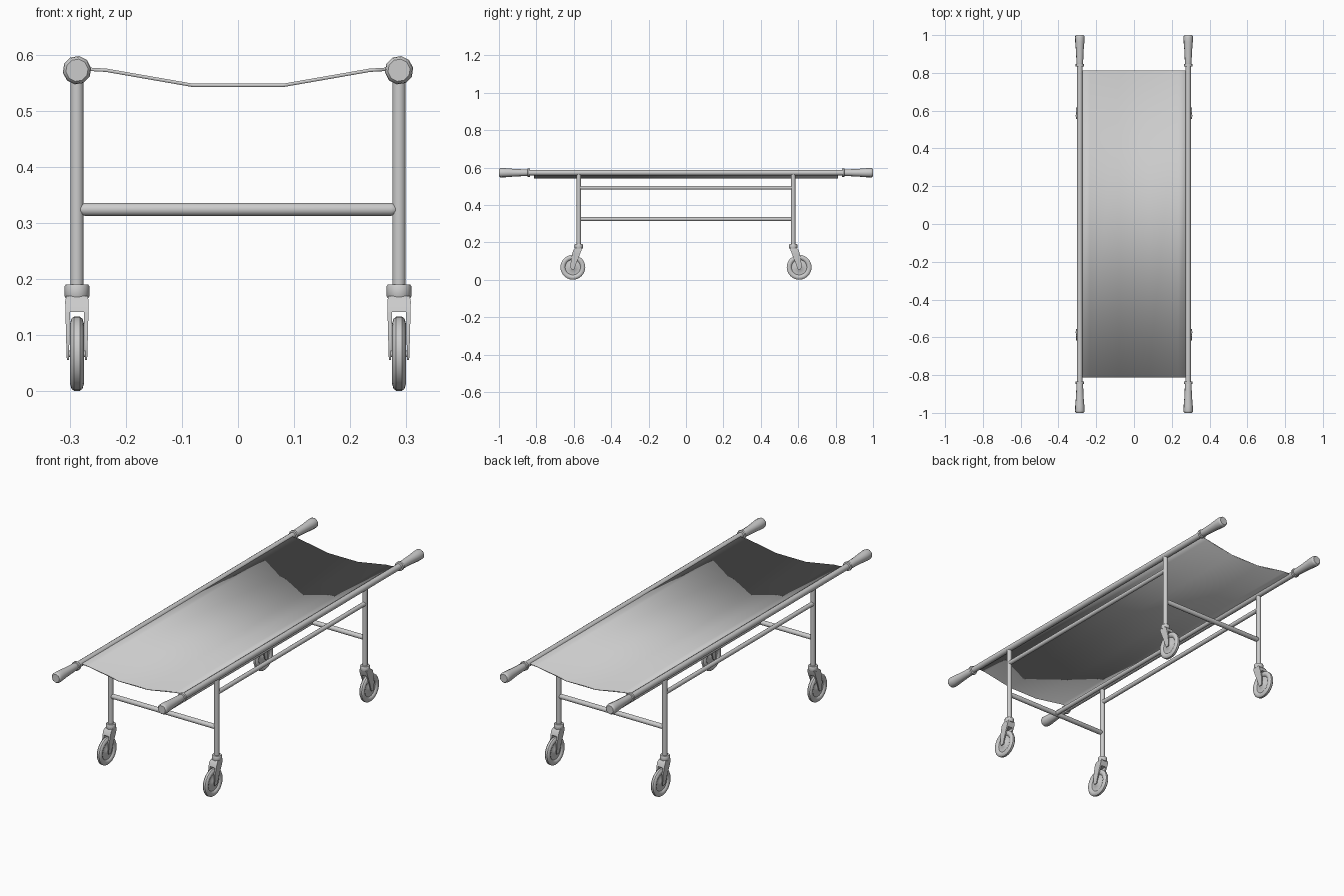
import bpy, bmesh, math
from mathutils import Vector

if "Cube" in bpy.data.objects:
    bpy.data.objects.remove(bpy.data.objects["Cube"])

PX, PZ = 0.287, 0.572      # pole offset and height
LY, WY = 0.573, 0.605      # leg and wheel positions along y


def finish(name, bm, angle=40):
    bmesh.ops.recalc_face_normals(bm, faces=bm.faces)
    me = bpy.data.meshes.new(name)
    bm.to_mesh(me)
    bm.free()
    me.shade_smooth()
    me.set_sharp_from_angle(angle=math.radians(angle))
    ob = bpy.data.objects.new(name, me)
    bpy.context.collection.objects.link(ob)
    return ob


def turned(name, origin, axis, profile, sides=12):
    """Revolve (distance along axis, radius) pairs and cap both ends."""
    bm = bmesh.new()
    o, d = Vector(origin), Vector(axis).normalized()
    u = d.orthogonal().normalized()
    v = d.cross(u)
    rings = []
    for t, r in profile:
        ring = []
        for i in range(sides):
            a = 2 * math.pi * i / sides
            ring.append(bm.verts.new(o + d * t + (u * math.cos(a) + v * math.sin(a)) * r))
        rings.append(ring)
    for a, b in zip(rings, rings[1:]):
        for i in range(sides):
            j = (i + 1) % sides
            bm.faces.new((a[i], a[j], b[j], b[i]))
    bm.faces.new(rings[0])
    bm.faces.new(rings[-1])
    return finish(name, bm)


def bar(name, p, q, r, round_end=0.0):
    p, q = Vector(p), Vector(q)
    n = (q - p).length
    prof = [(0, r), (n, r)]
    if round_end:
        e = round_end
        prof = [(0, r * 0.45), (e * 0.4, r * 0.85), (e, r), (n - e, r), (n - e * 0.4, r * 0.85), (n, r * 0.45)]
    return turned(name, p, q - p, prof)


def fork(name, x, s):
    """Caster fork: a crown block with two tapered arms trailing to the axle."""
    bm = bmesh.new()

    def block(sections):
        # each section: x0, x1, y0, y1, z
        rings = [[bm.verts.new((x + a, s * b, z)) for a, b in
                  ((x0, y0), (x1, y0), (x1, y1), (x0, y1))] for x0, x1, y0, y1, z in sections]
        for a, b in zip(rings, rings[1:]):
            for i in range(4):
                j = (i + 1) % 4
                bm.faces.new((a[i], a[j], b[j], b[i]))
        bm.faces.new(rings[0])
        bm.faces.new(rings[-1])

    block([(-0.019, 0.019, 0.556, 0.592, 0.170), (-0.021, 0.021, 0.558, 0.602, 0.160),
           (-0.0205, 0.0205, 0.565, 0.608, 0.141)])
    for m in (-1, 1):
        block([(m * 0.0125, m * 0.0205, 0.565, 0.608, 0.141),
               (m * 0.0135, m * 0.0195, 0.582, 0.616, 0.100),
               (m * 0.014, m * 0.0185, 0.594, 0.617, 0.064),
               (m * 0.014, m * 0.018, 0.599, 0.612, 0.056)])
    return finish(name, bm)


# Sagging canvas sheet
prof = [(-PX, PZ + 0.003), (-0.235, PZ), (-0.08, 0.545), (0.08, 0.545), (0.235, PZ), (PX, PZ + 0.003)]
bm = bmesh.new()
ends = [[bm.verts.new((x, y, z)) for x, z in prof] for y in (-0.813, 0.813)]
for i in range(len(prof) - 1):
    bm.faces.new((ends[0][i], ends[0][i + 1], ends[1][i + 1], ends[1][i]))
sheet = finish("canvas_sheet", bm)
solid = sheet.modifiers.new("thickness", 'SOLIDIFY')
solid.thickness = 0.006
solid.offset = 0

# Wheel half-profile, mirrored into the full section
half = [(-0.009, 0.003), (-0.009, 0.014), (-0.005, 0.019), (-0.004, 0.041),
        (-0.009, 0.045), (-0.0125, 0.053), (-0.010, 0.062), (-0.005, 0.0665)]
wheel_prof = half + [(-t, r) for t, r in reversed(half)]

# Handle profile, measured from inner end outwards
grip = [(0, 0.017), (0.002, 0.022), (0.013, 0.022), (0.015, 0.017), (0.022, 0.018),
        (0.05, 0.019), (0.09, 0.021), (0.13, 0.0245), (0.155, 0.0255), (0.163, 0.024), (0.167, 0.020)]

for sx, side in ((-1, "left"), (1, "right")):
    x = sx * PX
    # Carrying pole and upper side rail
    bar(f"{side}_pole", (x, -0.84, PZ), (x, 0.84, PZ), 0.0145)
    bar(f"{side}_rail", (x, -LY, 0.492), (x, LY, 0.492), 0.0105)
    for s, end in ((-1, "front"), (1, "back")):
        tag = f"{end}_{side}"
        turned(f"{tag}_handle", (x, s * 0.833, PZ), (0, s, 0), grip, 10)
        bar(f"{tag}_leg", (x, s * LY, 0.18), (x, s * LY, PZ), 0.012)
        # Swivel caster
        turned(f"{tag}_caster_collar", (x, s * LY, 0.166), (0, 0, 1),
               [(0, 0.0205), (0.003, 0.022), (0.021, 0.022), (0.024, 0.020)], 16)
        fork(f"{tag}_caster_fork", x, s)
        turned(f"{tag}_wheel", (x, s * WY, 0.0668), (1, 0, 0), wheel_prof, 24)
        bar(f"{tag}_axle", (x - 0.018, s * WY, 0.0668), (x + 0.018, s * WY, 0.0668), 0.006)

# Lower H-frame: two cross bars and a central spine
for s, end in ((-1, "front"), (1, "back")):
    bar(f"{end}_cross_bar", (-0.285, s * LY, 0.324), (0.285, s * LY, 0.324), 0.0118, 0.012)
bar("centre_spine_bar", (0, -LY, 0.324), (0, LY, 0.324), 0.0105)
